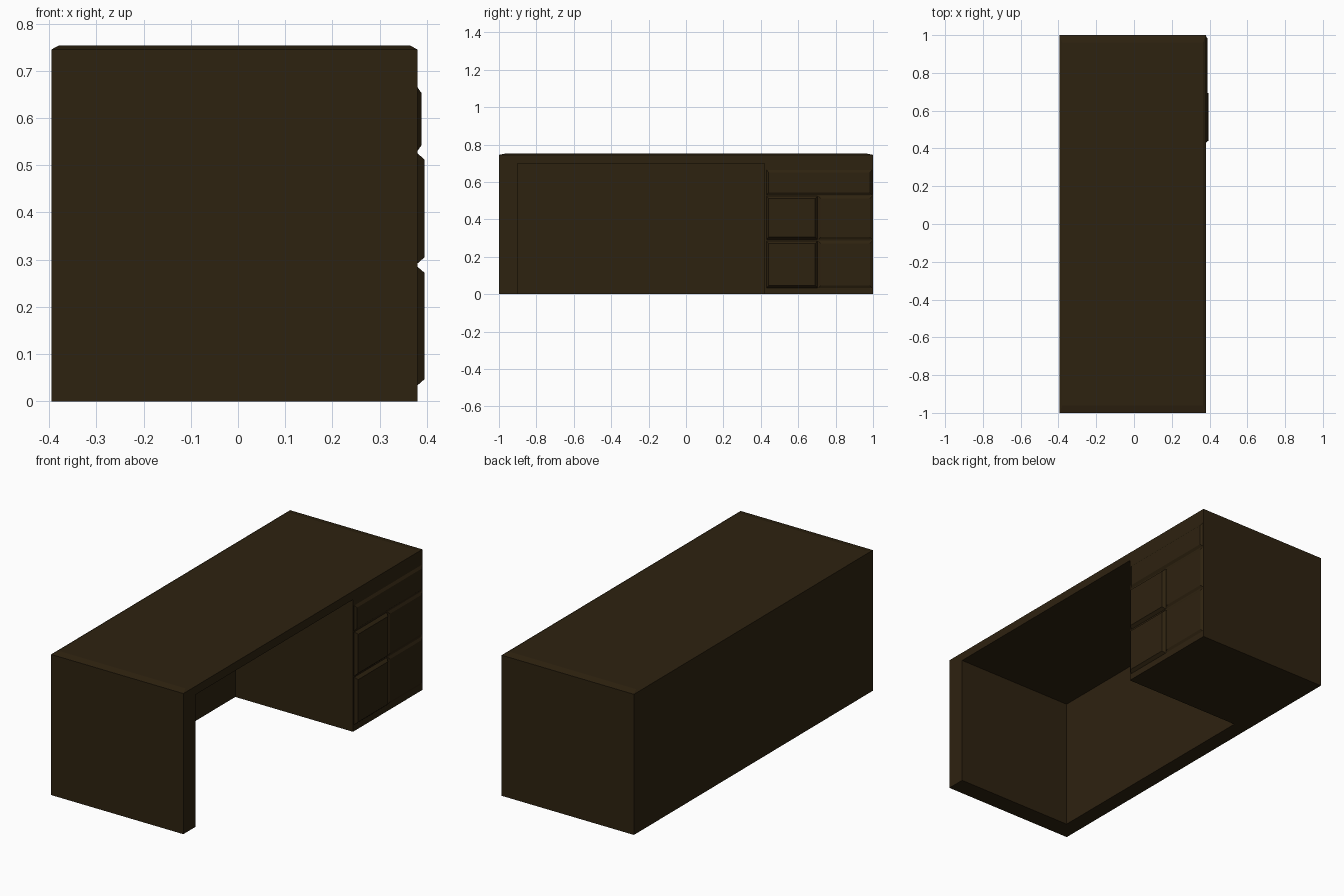
import bpy
import bmesh

cube = bpy.data.objects.get("Cube")
if cube:
    bpy.data.objects.remove(cube, do_unlink=True)

wood = bpy.data.materials.new("dark brown wood")
wood.use_nodes = True
WOOD = (0.027, 0.016, 0.005, 1)
wood.diffuse_color = WOOD
wood.node_tree.nodes["Principled BSDF"].inputs["Base Color"].default_value = WOOD
wood.node_tree.nodes["Principled BSDF"].inputs["Roughness"].default_value = 0.8


def block(name, low, high, face=None, inset=(0, 0, 0)):
    """Box between two corners; the face on the given axis tapers inward by inset."""
    bm = bmesh.new()
    bmesh.ops.create_cube(bm, size=1)
    for v in bm.verts:
        on_face = face is not None and v.co[face] > 0
        for i in range(3):
            positive = v.co[i] > 0
            v.co[i] = high[i] if positive else low[i]
            if on_face and i != face:
                v.co[i] += -inset[i] if positive else inset[i]
    mesh = bpy.data.meshes.new(name)
    bm.to_mesh(mesh)
    bm.free()
    mesh.materials.append(wood)
    obj = bpy.data.objects.new(name, mesh)
    bpy.context.collection.objects.link(obj)
    return obj


BACK, FRONT = -0.395, 0.38
INNER = -0.31        # inside of the back panel
RIM = 0.745          # where the shallow bevel of the top begins

# Carcass: top, end leg, back panel and drawer pedestal
block("desk_top", (BACK, -1, 0.70), (FRONT, 1, RIM))
block("desk_top_bevel", (BACK, -1, RIM), (FRONT, 1, 0.753), 2, (0.015, 0.04, 0))
block("end_leg", (INNER, -1, 0), (FRONT, -0.9, 0.70))
block("back_panel", (BACK, -1, 0), (INNER, 1, 0.70))
block("drawer_pedestal", (INNER, 0.42, 0), (FRONT, 1, 0.70))


# Drawer fronts: a thin foot plate with a tapered raised face
def drawer(name, y0, y1, z0, z1, out):
    block(name, (FRONT, y0, z0), (out, y1, z1), 0, (0, 0.012, 0.013))


drawer("top_drawer", 0.43, 0.995, 0.53, 0.665, 0.389)
for level, z0, z1 in (("middle", 0.292, 0.525), ("lower", 0.034, 0.285)):
    drawer(level + "_wide_drawer", 0.43, 0.703, z0, z1, 0.395)
    drawer(level + "_side_drawer", 0.708, 0.995, z0, z1, 0.387)
